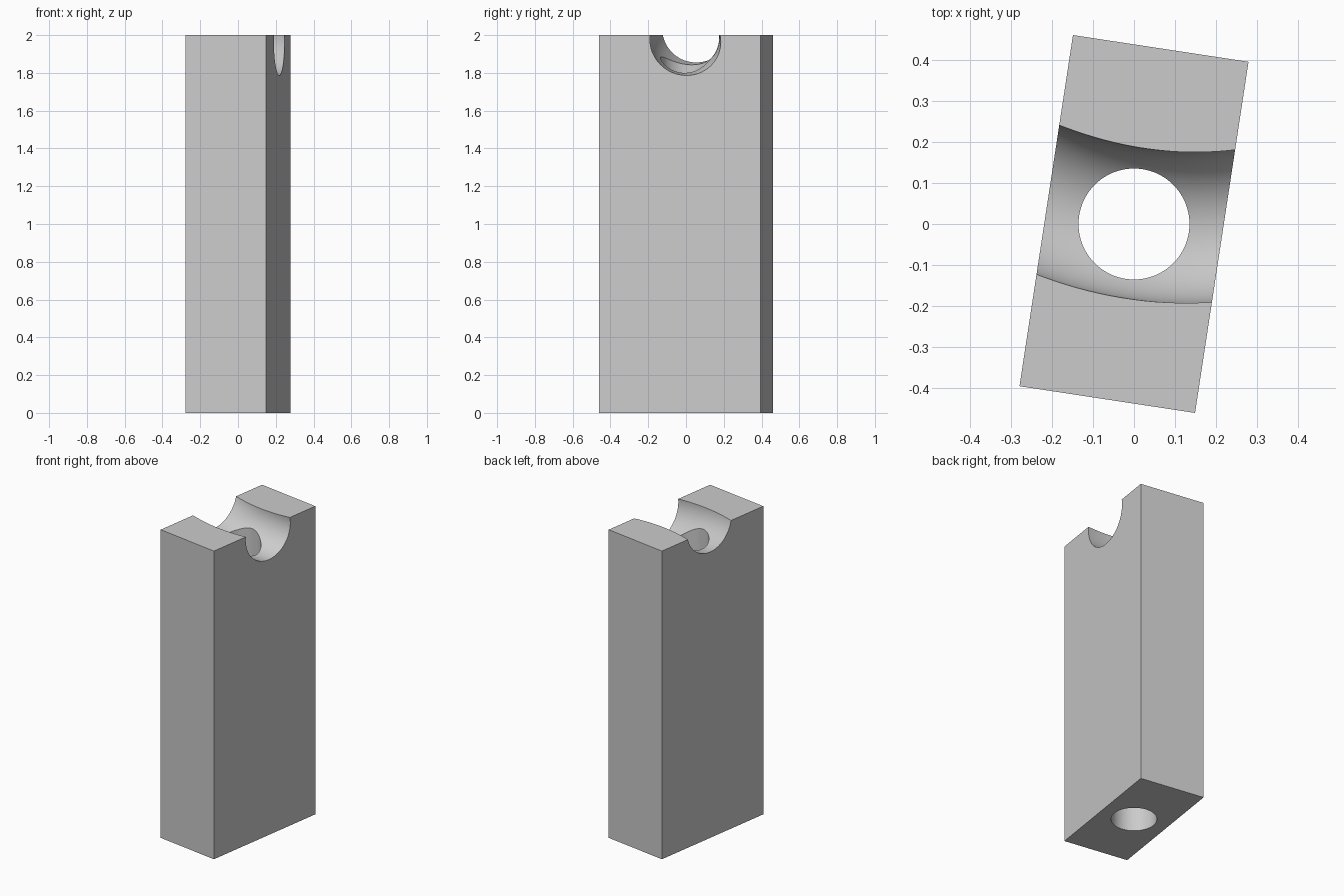
import bpy, bmesh, math
from mathutils import Matrix, Vector

if "Cube" in bpy.data.objects:
    bpy.data.objects.remove(bpy.data.objects["Cube"], do_unlink=True)

# Plain grey material
grey = bpy.data.materials.new("light_grey")
grey.use_nodes = True
colour = (0.6, 0.6, 0.6, 1)
grey.diffuse_color = colour
grey.node_tree.nodes["Principled BSDF"].inputs["Base Color"].default_value = colour


def make_object(name, bm):
    bmesh.ops.recalc_face_normals(bm, faces=bm.faces)
    mesh = bpy.data.meshes.new(name)
    bm.to_mesh(mesh)
    bm.free()
    mesh.materials.append(grey)
    obj = bpy.data.objects.new(name, mesh)
    bpy.context.collection.objects.link(obj)
    return obj


# Tall block, turned slightly about the vertical
bm = bmesh.new()
bmesh.ops.create_cube(bm, size=1)
bmesh.ops.scale(bm, vec=(0.432, 0.864, 2), verts=bm.verts)
bmesh.ops.rotate(bm, cent=(0, 0, 0), verts=bm.verts,
                 matrix=Matrix.Rotation(math.radians(-8.66), 3, "Z"))
bmesh.ops.translate(bm, vec=(0, 0, 1), verts=bm.verts)
block = make_object("block", bm)

# Vertical through-hole cutter
bm = bmesh.new()
bmesh.ops.create_cone(bm, cap_ends=True, segments=96, radius1=0.135,
                      radius2=0.135, depth=3)
bmesh.ops.translate(bm, vec=(0, 0, 1), verts=bm.verts)
hole = make_object("hole_cutter", bm)


# Curved, gently sloping groove cutter: a round tube swept along a path
def path(x):
    return Vector((x, 0.002 - 0.156 * x + 0.571 * x * x, 2.008 - 0.16 * x))


bm = bmesh.new()
rings, sides, radius = 32, 96, 0.184
previous = None
for i in range(rings + 1):
    x = -0.36 + 0.72 * i / rings
    tangent = (path(x + 0.01) - path(x - 0.01)).normalized()
    across = Vector((0, 0, 1)).cross(tangent).normalized()
    up = tangent.cross(across)
    ring = []
    for k in range(sides):
        a = math.tau * k / sides
        ring.append(bm.verts.new(path(x) + radius * (math.cos(a) * across + math.sin(a) * up)))
    if previous:
        for k in range(sides):
            n = (k + 1) % sides
            bm.faces.new((previous[k], previous[n], ring[n], ring[k]))
    if i in (0, rings):
        bm.faces.new(ring)
    previous = ring
groove = make_object("groove_cutter", bm)

# Cut the block
bpy.context.view_layer.objects.active = block
for cutter in (groove, hole):
    cutter.hide_render = True
    cut = block.modifiers.new(cutter.name, "BOOLEAN")
    cut.operation = "DIFFERENCE"
    cut.solver = "EXACT"
    cut.object = cutter
    bpy.ops.object.modifier_apply(modifier=cut.name)
    bpy.data.objects.remove(cutter, do_unlink=True)

# Smooth curved walls, keep corners crisp
bpy.ops.object.select_all(action="DESELECT")
block.select_set(True)
bpy.ops.object.shade_smooth_by_angle(angle=math.radians(30))
